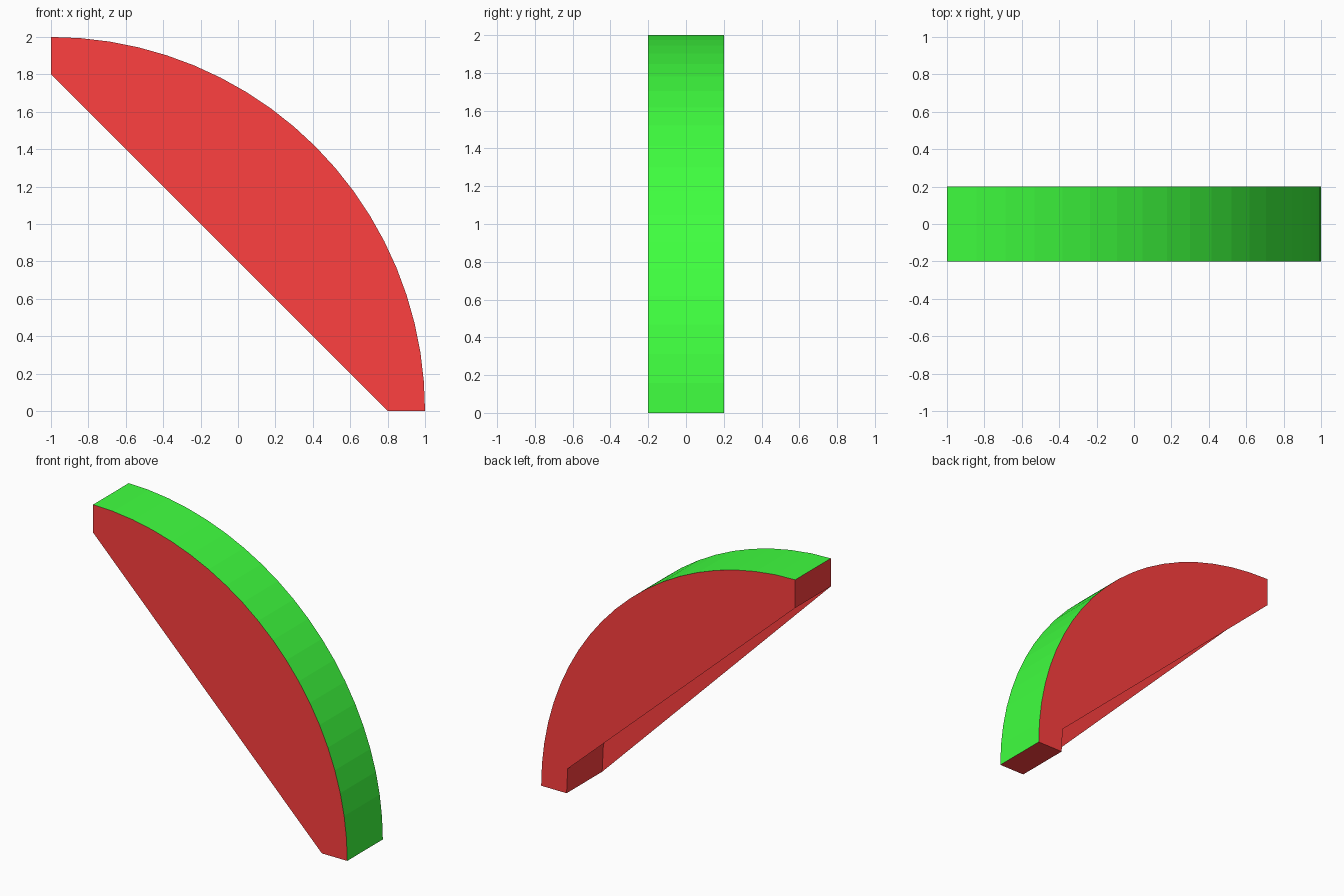
import bpy
from math import sin, cos, pi

if "Cube" in bpy.data.objects:
    bpy.data.objects.remove(bpy.data.objects["Cube"])

HALF = 0.2             # half the depth along y
OUTER, INNER = 2.0, 1.8


def arc(radius, n):
    """Quarter arc around (-1, 0) in the x-z plane, from the foot to the top."""
    return [(-1 + radius * cos(i * pi / 2 / n), radius * sin(i * pi / 2 / n))
            for i in range(n + 1)]


def material(name, color):
    m = bpy.data.materials.new(name)
    m.diffuse_color = color
    m.use_nodes = True
    m.node_tree.nodes["Principled BSDF"].inputs["Base Color"].default_value = m.diffuse_color
    return m


def build(name, verts, faces, mat):
    mesh = bpy.data.meshes.new(name)
    mesh.from_pydata(verts, [], faces)
    mesh.materials.append(mat)
    mesh.update()
    ob = bpy.data.objects.new(name, mesh)
    bpy.context.collection.objects.link(ob)
    return ob


def strip(name, profile, mat):
    """Sweep an open profile through the depth."""
    verts = [(x, y, z) for x, z in profile for y in (-HALF, HALF)]
    faces = [(2 * i, 2 * i + 1, 2 * i + 3, 2 * i + 2)[::1]
             for i in range(len(profile) - 1)]
    return build(name, verts, faces, mat)


def wall(name, profile, y, mat):
    """Single flat side face; the profile runs anticlockwise seen from the front."""
    verts = [(x, y, z) for x, z in profile]
    order = list(range(len(verts)))
    if y > 0:
        order.reverse()
    return build(name, verts, [order], mat)


red = material("red", (1.0, 0.05, 0.05, 1))
green = material("green", (0.05, 1.0, 0.05, 1))

outer = arc(OUTER, 20)
inner = arc(INNER, 16)

# Curved outer skin
strip("outer_curve", outer, green)

# Curved inner skin hidden between the side walls
strip("inner_curve", inner[::-1], red)

# Foot and top end caps
strip("foot_end", [inner[0], outer[0]], red)
strip("top_end", [outer[-1], inner[-1]], red)

# Flat side walls close the arch down to its chord; the back one stops
# at the first bend of the inner curve
wall("front_wall", outer + [inner[-1], inner[0]], -HALF, red)
wall("back_wall", outer + [inner[-1], inner[1], inner[0]], HALF, red)
